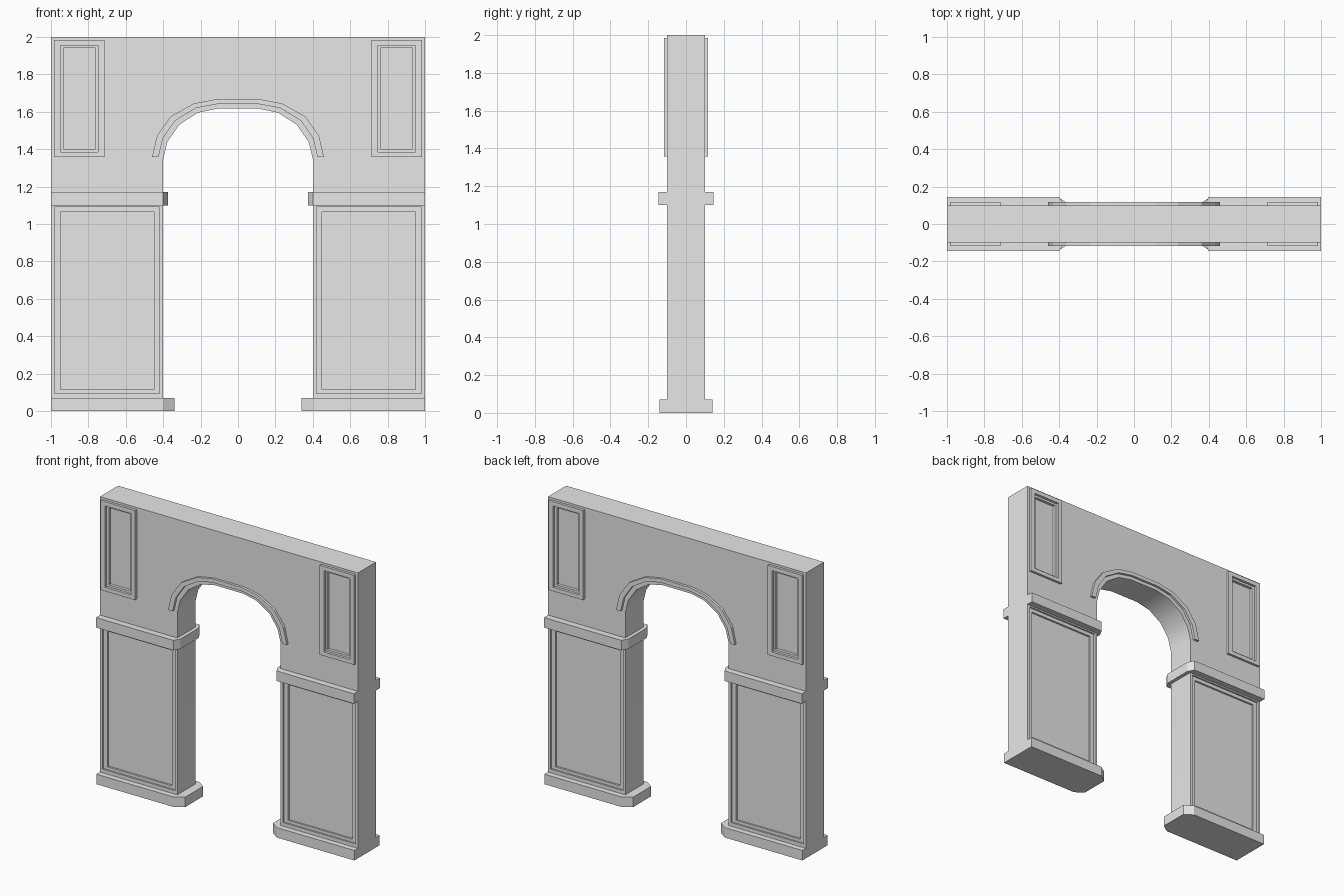
import bpy
import bmesh

cube = bpy.data.objects.get("Cube")
if cube:
    bpy.data.objects.remove(cube, do_unlink=True)

stone = bpy.data.materials.new("light_grey_stone")
stone.use_nodes = True
GREY = (0.8, 0.8, 0.8, 1)
stone.diffuse_color = GREY
stone.node_tree.nodes["Principled BSDF"].inputs["Base Color"].default_value = GREY


def finish(name, bm):
    bmesh.ops.recalc_face_normals(bm, faces=bm.faces[:])
    mesh = bpy.data.meshes.new(name)
    bm.to_mesh(mesh)
    bm.free()
    mesh.materials.append(stone)
    obj = bpy.data.objects.new(name, mesh)
    bpy.context.scene.collection.objects.link(obj)
    return obj


def extrude(bm, faces, offset):
    geom = bmesh.ops.extrude_face_region(bm, geom=faces, use_keep_orig=True)["geom"]
    verts = [g for g in geom if isinstance(g, bmesh.types.BMVert)]
    bmesh.ops.translate(bm, verts=verts, vec=offset)


def prism(name, points, offset):
    """Extrude one flat outline."""
    bm = bmesh.new()
    face = bm.faces.new([bm.verts.new(p) for p in points])
    extrude(bm, [face], offset)
    return finish(name, bm)


def strip(name, outer, inner, y0, y1, closed=False):
    """Solid moulding between two outlines in the xz plane."""
    bm = bmesh.new()
    a = [bm.verts.new((x, y0, z)) for x, z in outer]
    b = [bm.verts.new((x, y0, z)) for x, z in inner]
    n = len(a)
    faces = []
    for i in range(n if closed else n - 1):
        j = (i + 1) % n
        faces.append(bm.faces.new((a[i], a[j], b[j], b[i])))
    extrude(bm, faces, (0, y1 - y0, 0))
    return finish(name, bm)


def rect(x0, x1, z0, z1):
    return [(x0, z0), (x1, z0), (x1, z1), (x0, z1)]


def mirrored(half):
    """Continue a right-half outline that ends at the crown."""
    return half + [(-x, z) for x, z in reversed(half)]


def carve(target, panels):
    """Sink rectangular panels into both faces of the wall, on both sides."""
    bm = bmesh.new()
    for x0, x1, z0, z1, depth in panels:
        for sx in (-1, 1):
            for sy in (-1, 1):
                near, far = sy * (T - depth), sy * (T + 0.1)
                face = bm.faces.new([bm.verts.new((sx * x, near, z))
                                     for x, z in rect(x0, x1, z0, z1)])
                extrude(bm, [face], (0, far - near, 0))
    cutter = finish("panel_cutter", bm)
    cutter.hide_render = True
    mod = target.modifiers.new("panels", 'BOOLEAN')
    mod.operation = 'DIFFERENCE'
    mod.solver = 'EXACT'
    mod.object = cutter
    bpy.context.view_layer.objects.active = target
    bpy.ops.object.modifier_apply(modifier=mod.name)
    bpy.data.objects.remove(cutter, do_unlink=True)


T = 0.1  # half thickness of the wall

# Wall with the arched opening
arch = mirrored([(0.4, 1.35), (0.377, 1.44), (0.315, 1.53), (0.215, 1.595), (0.11, 1.617)])
outline = [(1, 0), (1, 2), (-1, 2), (-1, 0), (-0.4, 0)] + arch[::-1] + [(0.4, 0)]
wall = prism("arch_wall", [(x, -T, z) for x, z in outline], (0, 2 * T, 0))

# Stepped recesses: large pier panels, then the deeper inner panels
carve(wall, [(0.42, 0.98, 0.095, 1.09, 0.012)])
carve(wall, [(0.45, 0.95, 0.115, 1.065, 0.025), (0.762, 0.932, 1.4, 1.94, 0.02)])

# Smooth the arch soffit and keep the corners crisp
bpy.ops.object.select_all(action='DESELECT')
wall.select_set(True)
bpy.context.view_layer.objects.active = wall
bpy.ops.object.shade_smooth_by_angle(angle=0.5)

# Arch mouldings and raised upper frames on both faces
trim_out = mirrored([(0.46, 1.357), (0.433, 1.472), (0.36, 1.575), (0.235, 1.645), (0.115, 1.667)])
trim_in = mirrored([(0.425, 1.357), (0.402, 1.456), (0.337, 1.552), (0.225, 1.62), (0.112, 1.641)])
for sy, face in ((-1, "front"), (1, "back")):
    strip(face + "_arch_moulding", trim_out, trim_in, sy * 0.095, sy * 0.117)
    for sx, side in ((-1, "right"), (1, "left")):
        outer = [(sx * x, z) for x, z in rect(0.715, 0.983, 1.357, 1.985)]
        inner = [(sx * x, z) for x, z in rect(0.748, 0.95, 1.385, 1.955)]
        strip(f"{face}_{side}_frame", outer, inner, sy * 0.095, sy * 0.117, True)

# Base blocks and capital bands with clipped inner corners
for sx, side in ((-1, "right"), (1, "left")):
    for name, z, height, depth, reach in (("base", 0, 0.07, 0.14, 0.34),
                                          ("capital_band", 1.1, 0.07, 0.145, 0.375)):
        plan = [(1, -depth), (1, depth), (0.4, depth),
                (reach, T), (reach, -T), (0.4, -depth)]
        prism(f"{side}_{name}", [(sx * x, y, z) for x, y in plan], (0, 0, height))
